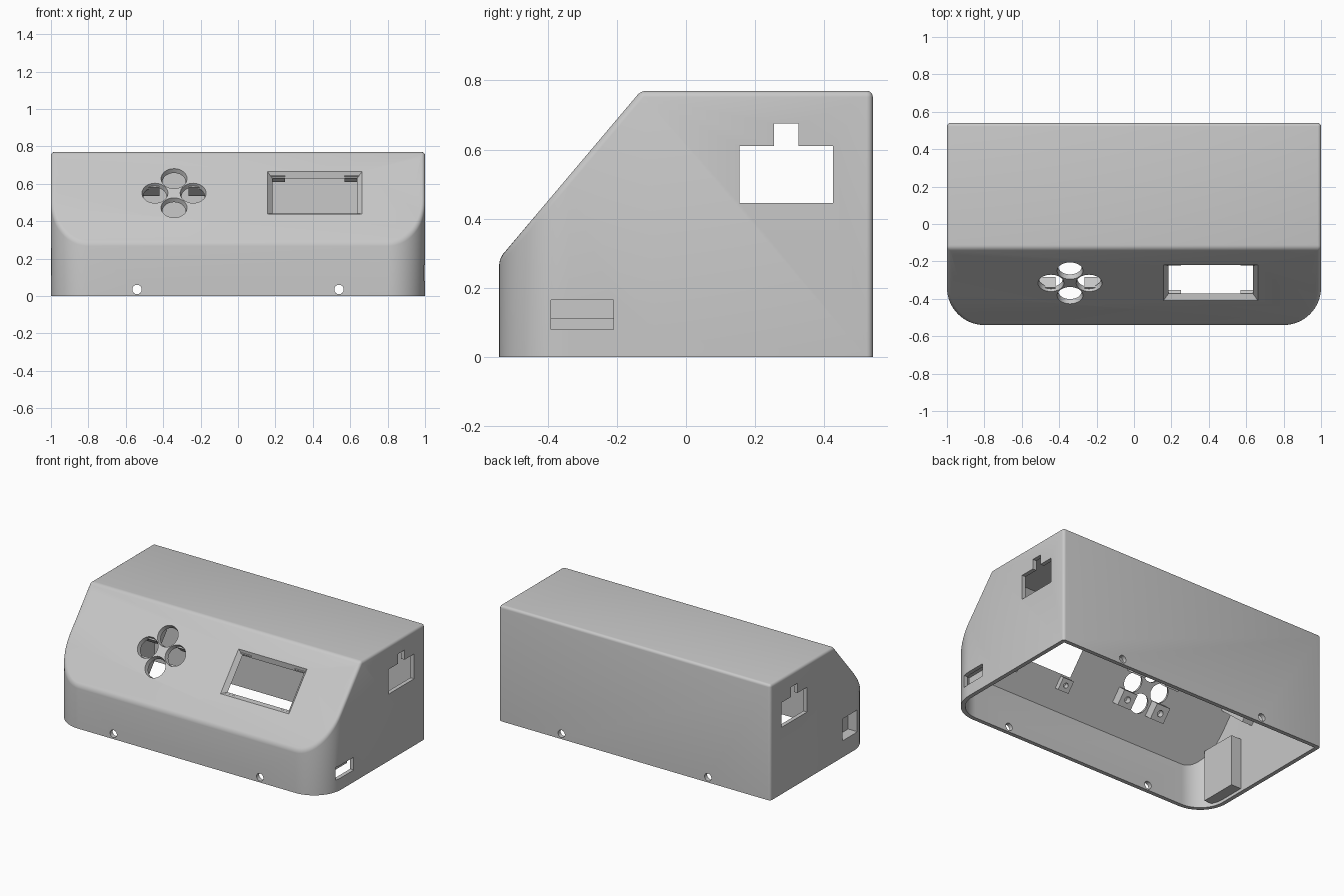
import bpy, bmesh, math
from mathutils import Matrix, Vector

if "Cube" in bpy.data.objects:
    bpy.data.objects.remove(bpy.data.objects["Cube"])

grey = bpy.data.materials.new("light grey plastic")
grey.use_nodes = True
colour = (0.58, 0.58, 0.58, 1)
grey.diffuse_color = colour
grey.node_tree.nodes["Principled BSDF"].inputs["Base Color"].default_value = colour

WALL = 0.027
HALF_Y, HEIGHT, RADIUS = 0.54, 0.77, 0.2
# Sloped panel frame: x across, y up the slope, z outward
UP = Vector((0, 0.41, 0.485)).normalized()
OUT = Vector((0, -UP.z, UP.y))
PANEL = Matrix.Translation((0, -0.316, 0.55)) @ Matrix((
    (1, 0, 0, 0), (0, UP.y, OUT.y, 0), (0, UP.z, OUT.z, 0), (0, 0, 0, 1)))
FLAT = Matrix.Identity(4)


def finish(name, bm):
    bmesh.ops.recalc_face_normals(bm, faces=bm.faces[:])
    mesh = bpy.data.meshes.new(name)
    bm.to_mesh(mesh)
    bm.free()
    mesh.materials.append(grey)
    obj = bpy.data.objects.new(name, mesh)
    bpy.context.collection.objects.link(obj)
    return obj


def box(name, xs, ys, zs, frame=FLAT):
    bm = bmesh.new()
    bmesh.ops.create_cube(bm, size=1)
    for v in bm.verts:
        v.co = [lo + (c + 0.5) * (hi - lo) for c, (lo, hi) in zip(v.co, (xs, ys, zs))]
    bm.transform(frame)
    return finish(name, bm)


def cylinder(name, centre, axis, length, r1, r2=None, frame=FLAT):
    bm = bmesh.new()
    bmesh.ops.create_cone(bm, cap_ends=True, segments=32, radius1=r1,
                          radius2=r2 or r1, depth=length)
    turn = Vector(axis).to_track_quat('Z', 'Y').to_matrix().to_4x4()
    bm.transform(frame @ Matrix.Translation(centre) @ turn)
    return finish(name, bm)


def shell_solid(name, inset, floor, rounded):
    """Rounded footprint raised to the top, then sliced by the slope."""
    bm = bmesh.new()
    w, d, r = 1 - inset, HALF_Y - inset, RADIUS - inset
    pts = [(w, d), (-w, d)]
    for side, start in ((-1, 180), (1, 270)):
        for i in range(15):
            a = math.radians(start + 90 * i / 14)
            pts.append((side * (w - r) + r * math.cos(a), r - d + r * math.sin(a)))
    base = bm.faces.new([bm.verts.new((x, y, floor)) for x, y in pts])
    top = bmesh.ops.extrude_face_region(bm, geom=[base])["geom"]
    for v in top:
        if isinstance(v, bmesh.types.BMVert):
            v.co.z = HEIGHT - inset
    cut = bmesh.ops.bisect_plane(
        bm, geom=bm.verts[:] + bm.edges[:] + bm.faces[:], clear_outer=True,
        plane_co=PANEL.translation - OUT * inset, plane_no=OUT)["geom_cut"]
    bmesh.ops.contextual_create(bm, geom=[e for e in cut if isinstance(e, bmesh.types.BMEdge)])
    bmesh.ops.recalc_face_normals(bm, faces=bm.faces[:])
    if rounded:
        sharp = [e for e in bm.edges if e.calc_face_angle(0) > 0.5
                 and max(v.co.z for v in e.verts) > floor + 0.01]
        bmesh.ops.bevel(bm, geom=sharp, offset=0.018, segments=4, profile=0.5,
                        affect='EDGES', clamp_overlap=True)
    return finish(name, bm)


def cut_from(obj, cutter):
    mod = obj.modifiers.new("cut", 'BOOLEAN')
    mod.operation, mod.solver, mod.object = 'DIFFERENCE', 'EXACT', cutter
    bpy.context.view_layer.objects.active = obj
    bpy.ops.object.modifier_apply(modifier=mod.name)


# Hollow case, open underneath
case = shell_solid("case", 0, 0, True)
cavity = shell_solid("cavity", WALL, -0.1, False)
cut_from(case, cavity)

cutters = [cavity]
shell_cuts, mount_cuts, jack_cuts = [], [], []

# Screen window with chamfered frame
window = box("window", (0.156, 0.664), (-0.147, 0.152), (-WALL, 0), PANEL)
mid = PANEL @ Vector((0.41, 0.0025, 0))
for v in window.data.vertices:
    if (v.co - PANEL.translation).dot(OUT) < -0.01:
        offset = v.co - mid
        v.co.x -= math.copysign(0.03, offset.x)
        v.co -= UP * math.copysign(0.03, offset.dot(UP))
    away = 1 if (v.co - PANEL.translation).dot(OUT) > -0.01 else -1
    v.co += OUT * 0.002 * away
shell_cuts.append(window)

# Four button holes in a cross
BX = -0.342
for dx, dy in ((0.102, 0), (-0.102, 0), (0, 0.102), (0, -0.102)):
    shell_cuts.append(cylinder("button_hole", (BX + dx, dy, -0.0135), (0, 0, 1),
                               0.031, 0.061, 0.07, PANEL))

# Panel screw holes
for side in (-1, 1):
    for s in (0.046, 0.213):
        hole = cylinder("screw_hole", (side * 0.947, s, 0), (0, 0, 1), 0.16, 0.024, frame=PANEL)
        shell_cuts.append(hole)
        mount_cuts.append(hole)

# Fixing holes along the lower rim
for x in (-0.54, 0.54):
    shell_cuts.append(cylinder("rim_hole", (x, 0, 0.035), (0, 1, 0), 1.3, 0.025))
shell_cuts.append(cylinder("rim_hole", (0, -0.07, 0.035), (1, 0, 0), 2.3, 0.025))

# Stepped connector opening on both ends, socket opening on the left end
shell_cuts += [
    box("connector_hole", (-1.1, 1.1), (0.155, 0.425), (0.445, 0.61)),
    box("connector_notch", (-1.1, 1.1), (0.255, 0.325), (0.60, 0.675)),
    box("socket_hole", (0.9, 1.1), (-0.39, -0.21), (0.08, 0.165))]

# Round opening and long recess on the right end
round_hole = cylinder("round_hole", (-1, 0.01, 0.57), (1, 0, 0), 0.4, 0.08)
shell_cuts.append(round_hole)
mount_cuts.append(round_hole)
JY, LOW, HIGH = -0.298, 0.11, 0.256
recess = [cylinder("recess_end", (-1, JY, z), (1, 0, 0), 0.14, 0.08) for z in (LOW, HIGH)]
recess.append(box("recess_middle", (-1.07, -0.93), (JY - 0.08, JY + 0.08), (LOW, HIGH)))
shell_cuts += recess
jack_cuts += recess
jack_cuts += [cylinder("jack_hole", (-0.95, JY, z), (1, 0, 0), 0.3, 0.05) for z in (LOW, HIGH)]

for c in shell_cuts:
    cut_from(case, c)

# Jack block behind the recess
jack_block = box("jack_block", (-0.985, -0.9), (-0.42, -0.17), (0.02, 0.36))
for c in jack_cuts:
    cut_from(jack_block, c)
parts = [case, jack_block]

# Panel mounts in the upper corners
for side, label in ((-1, "right"), (1, "left")):
    xs = sorted((side * 0.985, side * 0.9))
    mount = box(label + "_panel_mount", xs, (0.05, 0.26), (-0.28, -0.015), PANEL)
    for c in mount_cuts:
        cut_from(mount, c)
    parts.append(mount)

# Socket holder
parts.append(box("socket_holder", (0.92, 0.945), (-0.4, -0.2), (0.11, 0.19)))
parts.append(box("socket_holder_arm", (0.92, 0.985), (-0.4, -0.2), (0.17, 0.19)))


# Drilled standoffs behind the buttons and the screen
def standoffs(name, cx, dx, dy, half, depth):
    for sx in (-1, 1):
        for sy in (-1, 1):
            x, y = cx + sx * dx, sy * dy
            post = box(name, (x - half, x + half), (y - half, y + half),
                       (-depth, -0.015), PANEL)
            drill = cylinder("drill", (x, y, -depth), (0, 0, 1), 0.08, half * 0.4, frame=PANEL)
            cut_from(post, drill)
            cutters.append(drill)
            parts.append(post)


standoffs("button_standoff", BX, 0.127, 0.105, 0.05, 0.09)
standoffs("screen_standoff", 0.41, 0.2, 0.17, 0.04, 0.06)

for c in set(cutters + shell_cuts + mount_cuts + jack_cuts):
    bpy.data.objects.remove(c)

bpy.ops.object.select_all(action='DESELECT')
for p in parts:
    p.select_set(True)
bpy.context.view_layer.objects.active = case
bpy.ops.object.shade_smooth_by_angle(angle=math.radians(30))
